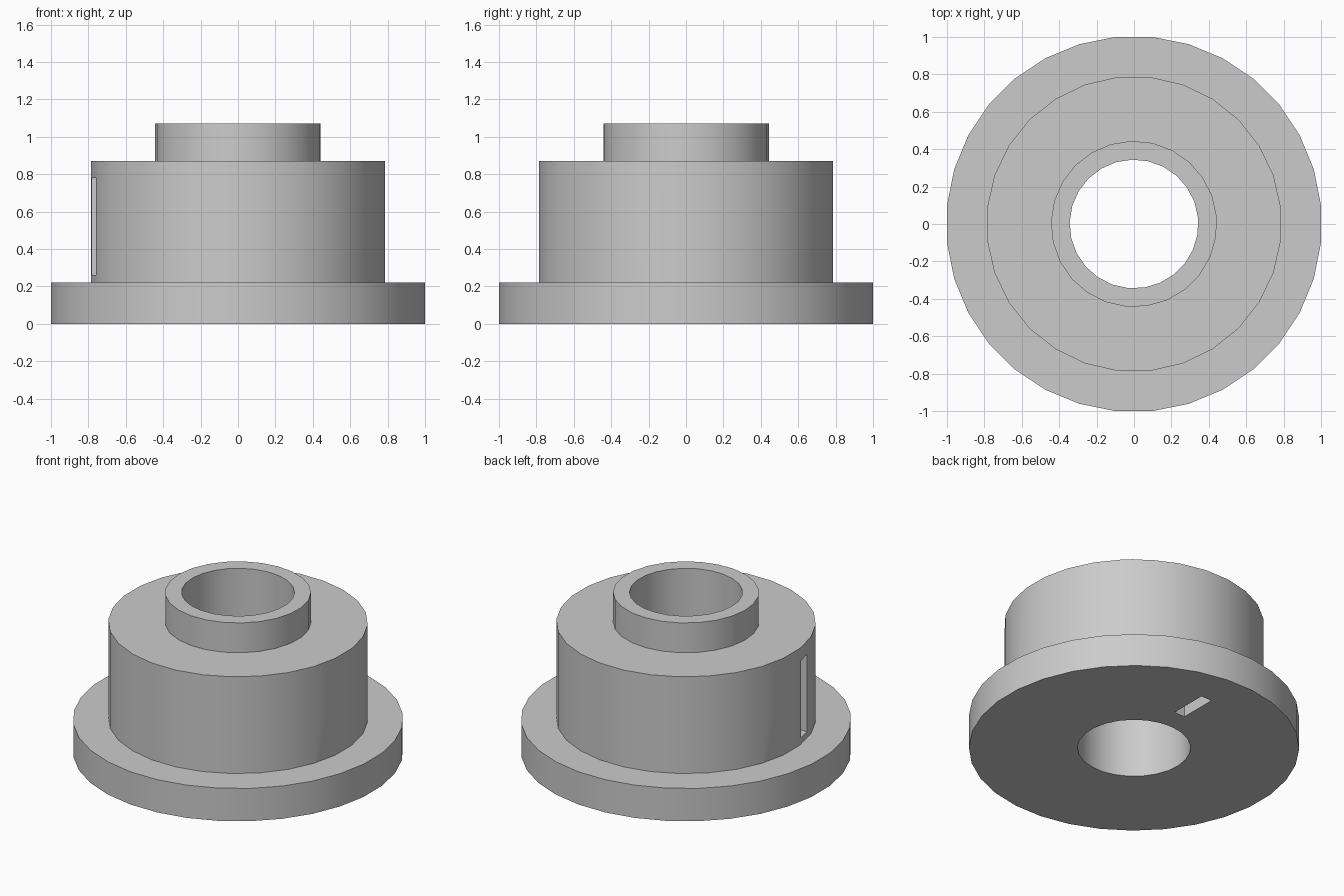
import bpy
from math import radians, pi

default = bpy.data.objects.get("Cube")
if default:
    bpy.data.objects.remove(default, do_unlink=True)

# Plain grey plastic
GREY = (0.6, 0.6, 0.6, 1)
grey = bpy.data.materials.new("plain_grey")
grey.use_nodes = True
grey.diffuse_color = GREY
grey.node_tree.nodes["Principled BSDF"].inputs["Base Color"].default_value = GREY


def cylinder(name, radius, low, high, sides, first_corner):
    """Upright prism with its first corner at the given angle from +x."""
    bpy.ops.mesh.primitive_cylinder_add(vertices=sides, radius=radius, depth=high - low,
                                        location=(0, 0, (low + high) / 2))
    obj = bpy.context.object
    obj.name = name
    obj.rotation_euler.z = first_corner - pi / 2
    bpy.ops.object.transform_apply(location=True, rotation=True, scale=True)
    obj.data.materials.append(grey)
    return obj


def block(name, low, high):
    """Box between two opposite corners."""
    centre = [(a + b) / 2 for a, b in zip(low, high)]
    bpy.ops.mesh.primitive_cube_add(size=1, location=centre)
    obj = bpy.context.object
    obj.name = name
    obj.scale = [b - a for a, b in zip(low, high)]
    bpy.ops.object.transform_apply(location=True, rotation=True, scale=True)
    obj.data.materials.append(grey)
    return obj


def combine(target, other, operation):
    """Apply a boolean and discard the helper."""
    other.hide_render = True
    mod = target.modifiers.new(other.name, "BOOLEAN")
    mod.object, mod.operation, mod.solver = other, operation, "EXACT"
    bpy.ops.object.select_all(action="DESELECT")
    bpy.context.view_layer.objects.active = target
    target.select_set(True)
    bpy.ops.object.modifier_apply(modifier=mod.name)
    bpy.data.objects.remove(other, do_unlink=True)


# Stepped body: flange, drum and collar
body = cylinder("flanged_hub", 1.005, 0, 0.22, 32, pi / 32)
combine(body, cylinder("drum", 0.79, 0.1, 0.87, 28, pi / 28), "UNION")
combine(body, cylinder("collar", 0.444, 0.5, 1.07, 25, radians(135)), "UNION")

# Bore, slot in the drum wall and slot in the underside
combine(body, cylinder("bore", 0.344, -0.1, 1.2, 25, radians(135)), "DIFFERENCE")
combine(body, block("wall_slot", (-0.9, -0.2, 0.26), (-0.52, -0.1, 0.78)), "DIFFERENCE")
combine(body, block("base_slot", (0.01, 0.49, -0.1), (0.09, 0.745, 0.5)), "DIFFERENCE")

bpy.ops.object.shade_smooth_by_angle(angle=radians(30))
